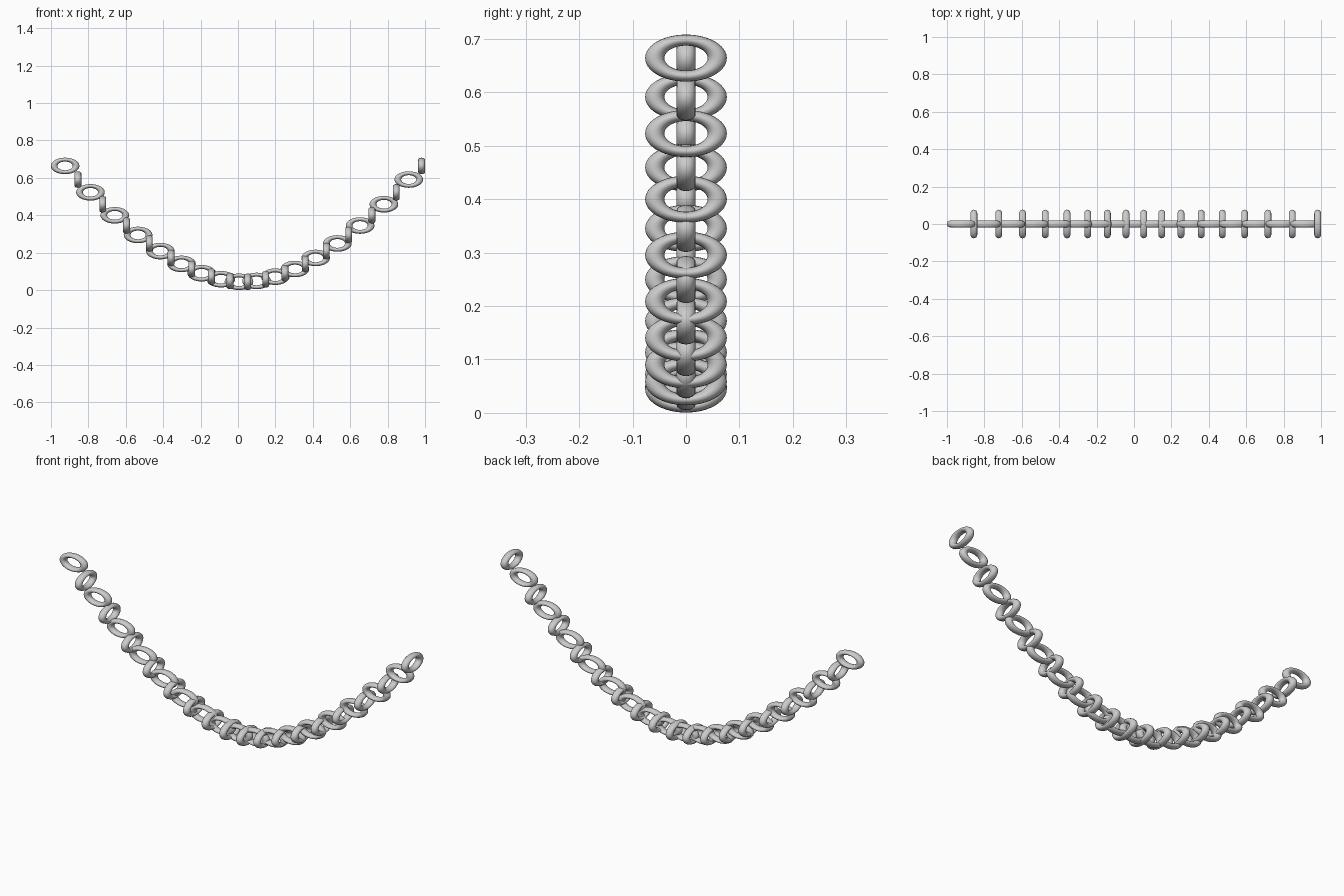
import bpy
from math import pi

if "Cube" in bpy.data.objects:
    bpy.data.objects.remove(bpy.data.objects["Cube"])

LINKS = 34
MAJOR, MINOR = 0.0585, 0.018   # ring radius and wire radius
SQUASH = 0.575                 # links are flattened vertically

# one shared oval link mesh
bpy.ops.mesh.primitive_torus_add(major_radius=MAJOR, minor_radius=MINOR,
                                 major_segments=48, minor_segments=16)
first = bpy.context.object
bpy.ops.object.shade_smooth()
mesh = first.data
mesh.name = "chain_link"


def hang(i):
    """Position of link i along the sagging chain."""
    u = (2 * i - (LINKS - 1)) / (LINKS - 1)
    x = 0.0285 + 0.765 * u + 0.188 * u * abs(u)
    z = 0.044 + 0.62 * u * u
    return x, 0, z


# links alternate between facing front and facing sideways
for i in range(LINKS):
    if i == 0:
        link = first
    else:
        link = bpy.data.objects.new("link", mesh)
        bpy.context.collection.objects.link(link)
    link.name = f"chain_link_{i + 1:02d}"
    link.location = hang(i)
    link.rotation_euler = (pi / 2, 0, pi / 2 * (i % 2))
    link.scale = (1, SQUASH, 1)
